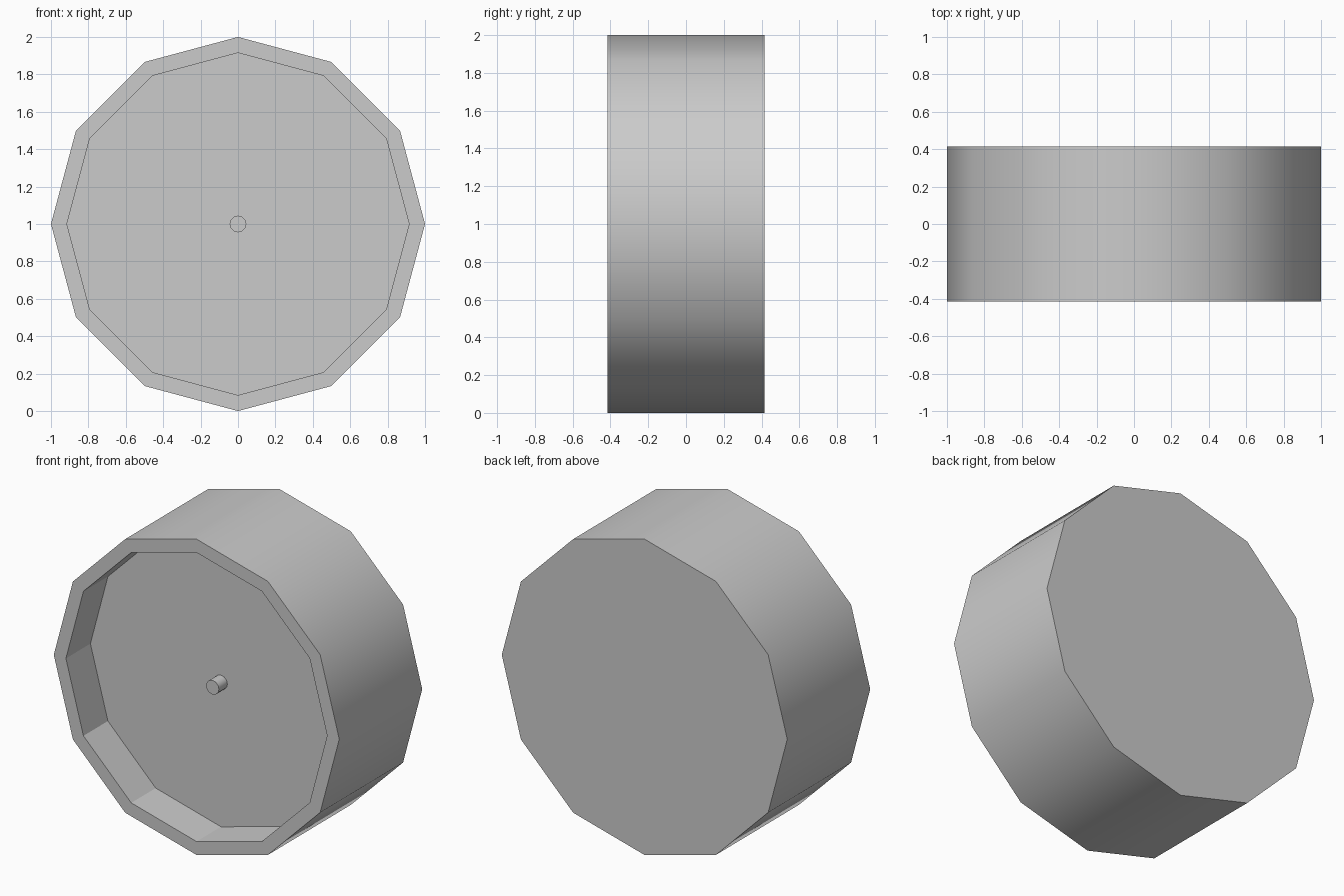
import bpy, bmesh, math
from mathutils import Matrix

cube = bpy.data.objects.get("Cube")
if cube:
    bpy.data.objects.remove(cube, do_unlink=True)

RADIUS, INNER, HALF = 1.0, 0.915, 0.415
RECESS, PIN_RADIUS, PIN_LENGTH = 0.245, 0.045, 0.085

grey = bpy.data.materials.new("plain grey")
grey.use_nodes = True
colour = (0.6, 0.6, 0.6, 1)
grey.diffuse_color = colour
grey.node_tree.nodes["Principled BSDF"].inputs["Base Color"].default_value = colour


def drum(bm, radius, y0, y1, sides):
    """Closed prism lying along y, with a corner pointing to +x."""
    ring = [(radius * math.cos(a), radius * math.sin(a))
            for a in (2 * math.pi * i / sides for i in range(sides))]
    front = bm.faces.new([bm.verts.new((x, y0, z)) for x, z in ring])
    result = bmesh.ops.extrude_face_region(bm, geom=[front], use_keep_orig=True)
    verts = [g for g in result["geom"] if isinstance(g, bmesh.types.BMVert)]
    bmesh.ops.translate(bm, verts=verts, vec=(0, y1 - y0, 0))
    bmesh.ops.recalc_face_normals(bm, faces=bm.faces)
    for f in bm.faces:
        f.smooth = abs(f.normal.y) < 0.5
    return min(bm.faces, key=lambda f: f.calc_center_median().y)


def finish(bm, name):
    # Crisp rims and recess corners, rounded shading on the outer walls
    for e in bm.edges:
        e.smooth = all(f.smooth for f in e.link_faces)
    mesh = bpy.data.meshes.new(name)
    bm.to_mesh(mesh)
    bm.free()
    mesh.materials.append(grey)
    obj = bpy.data.objects.new(name, mesh)
    obj.location.z = RADIUS
    bpy.context.collection.objects.link(obj)


# Drum body with a recessed front
bm = bmesh.new()
front = drum(bm, RADIUS, -HALF, HALF, 12)
bmesh.ops.inset_region(bm, faces=[front], use_even_offset=True,
                       thickness=(RADIUS - INNER) * math.cos(math.pi / 12))
walls = bmesh.ops.extrude_discrete_faces(bm, faces=[front])["faces"]
floor = walls[0]
bmesh.ops.translate(bm, verts=floor.verts, vec=(0, RECESS, 0))
for f in bm.faces:
    c = f.calc_center_median()
    f.smooth = abs(f.normal.y) < 0.5 and math.hypot(c.x, c.z) > INNER + 0.02
finish(bm, "drum_body")

# Small centre pin standing on the recess floor
bm = bmesh.new()
base = -HALF + RECESS
drum(bm, PIN_RADIUS, base - PIN_LENGTH, base, 12)
finish(bm, "centre_pin")
